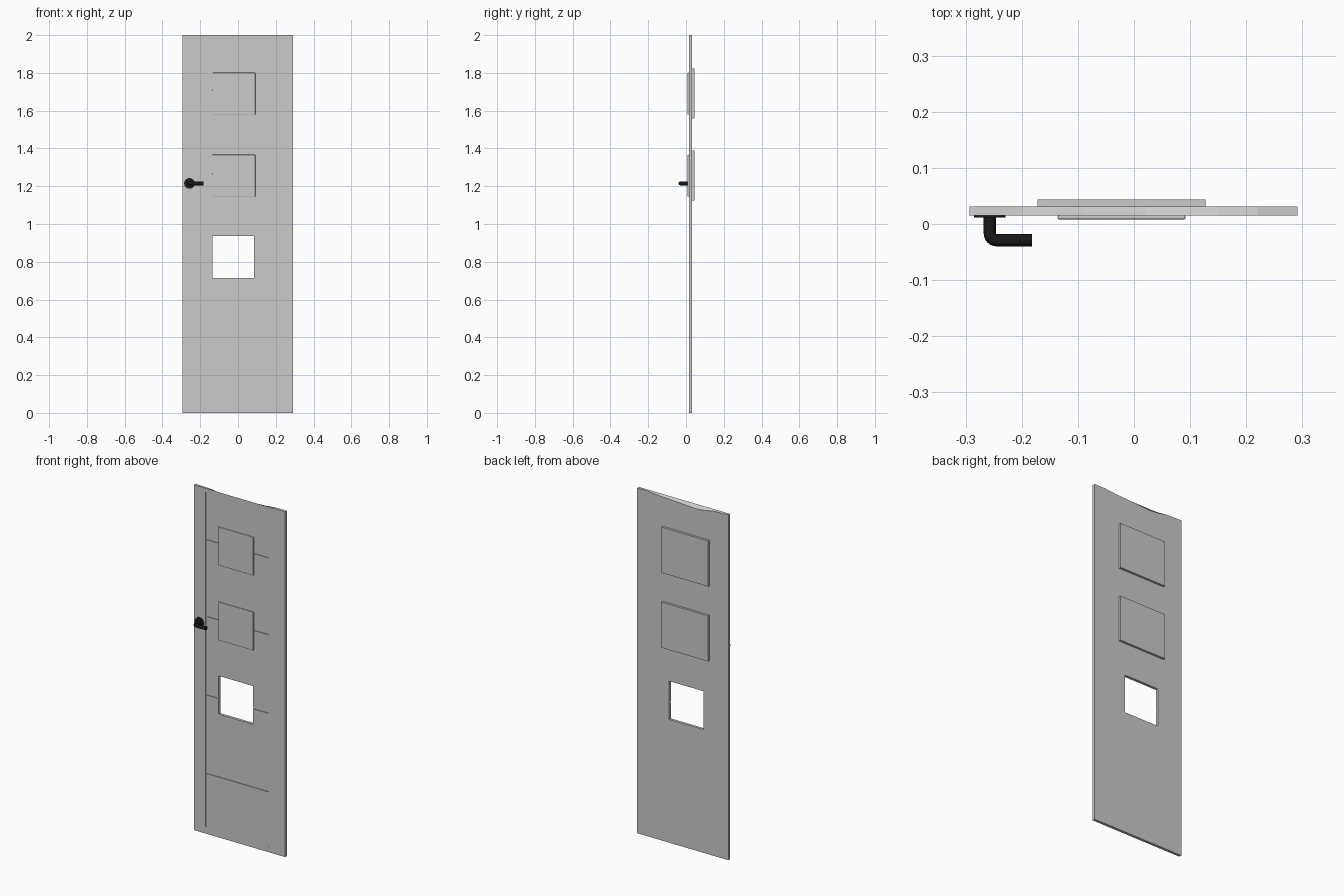
import bpy, bmesh, math

if "Cube" in bpy.data.objects:
    bpy.data.objects.remove(bpy.data.objects["Cube"])

Y_FRONT, Y_BACK = 0.015, 0.031


def box(name, x0, x1, y0, y1, z0, z1):
    bpy.ops.mesh.primitive_cube_add(size=1, location=((x0 + x1) / 2, (y0 + y1) / 2, (z0 + z1) / 2))
    ob = bpy.context.object
    ob.name = name
    ob.scale = (x1 - x0, y1 - y0, z1 - z0)
    bpy.ops.object.transform_apply(location=False, rotation=False, scale=True)
    return ob


def apply_all(ob):
    bpy.context.view_layer.objects.active = ob
    for m in list(ob.modifiers):
        bpy.ops.object.modifier_apply(modifier=m.name)


def cut(ob, *size):
    cutter = box("cutter", *size)
    cutter.hide_render = True
    m = ob.modifiers.new("cut", 'BOOLEAN')
    m.operation, m.solver, m.object = 'DIFFERENCE', 'EXACT', cutter
    apply_all(ob)
    bpy.data.objects.remove(cutter, do_unlink=True)


# Door slab; the rear top edge dips unevenly along its width
top_dip = [(-0.293, 0), (-0.2, 0.003), (-0.14, 0.014), (-0.09, 0.02),
           (0.02, 0.013), (0.15, 0.007), (0.22, 0), (0.291, 0)]
bm = bmesh.new()
rings = [[bm.verts.new(p) for p in ((x, Y_FRONT, 0), (x, Y_BACK, 0),
                                    (x, Y_BACK, 2 - d), (x, Y_FRONT, 2))] for x, d in top_dip]
for a, b in zip(rings, rings[1:]):
    for i in range(4):
        j = (i + 1) % 4
        bm.faces.new((a[i], a[j], b[j], b[i]))
bm.faces.new(rings[0])
bm.faces.new(rings[-1])
bmesh.ops.recalc_face_normals(bm, faces=bm.faces)
mesh = bpy.data.meshes.new("door_slab")
bm.to_mesh(mesh)
bm.free()
door = bpy.data.objects.new("door_slab", mesh)
bpy.context.collection.objects.link(door)

# Open window and decorative grooves in the front face
depth = Y_FRONT + 0.004
cut(door, -0.135, 0.086, -0.1, 0.1, 0.714, 0.936)
for x, z0 in ((-0.215, 0.042), (0.187, 0.03)):
    cut(door, x - 0.0035, x + 0.0035, 0, depth, z0, 1.98)
for z in (0.355, 0.81, 1.265, 1.71):
    cut(door, -0.215, 0.187, 0, depth, z - 0.006, z + 0.006)

# Square raised panels in front, wider cover plates behind
for name, z in (("lower", 1.256), ("upper", 1.69)):
    panel = box(name + "_front_panel", -0.136, 0.092, 0.008, Y_FRONT + 0.001, z - 0.111, z + 0.111)
    bev = panel.modifiers.new("bevel", 'BEVEL')
    bev.width, bev.segments = 0.003, 2
    apply_all(panel)
    box(name + "_back_plate", -0.172, 0.127, Y_BACK - 0.001, 0.044, z - 0.132, z + 0.132)

# Black lever handle with round rosette
black = bpy.data.materials.new("black")
black.diffuse_color = (0.01, 0.01, 0.01, 1)
black.use_nodes = True
black.node_tree.nodes["Principled BSDF"].inputs["Base Color"].default_value = black.diffuse_color
hx, hz = -0.257, 1.215
bpy.ops.mesh.primitive_cylinder_add(vertices=32, radius=0.028, depth=0.004,
                                    location=(hx, 0.0135, hz), rotation=(math.pi / 2, 0, 0))
rosette = bpy.context.object
rosette.name = "handle_rosette"

curve = bpy.data.curves.new("handle_lever", 'CURVE')
curve.dimensions = '3D'
curve.bevel_depth = 0.0108
curve.bevel_resolution = 4
curve.use_fill_caps = True
path = [(hx, 0.0135), (hx, -0.017)]
for k in range(1, 6):
    t = math.pi / 2 * k / 6
    path.append((hx + 0.012 * (1 - math.cos(t)), -0.017 - 0.012 * math.sin(t)))
path += [(hx + 0.012, -0.029), (-0.182, -0.029)]
sp = curve.splines.new('POLY')
sp.points.add(len(path) - 1)
for p, (x, y) in zip(sp.points, path):
    p.co = (x, y, hz, 1)
lever = bpy.data.objects.new("handle_lever", curve)
bpy.context.collection.objects.link(lever)
bpy.ops.object.select_all(action='DESELECT')
lever.select_set(True)
bpy.context.view_layer.objects.active = lever
bpy.ops.object.convert(target='MESH')
lever = bpy.context.object
for ob in (rosette, lever):
    ob.data.materials.clear()
    ob.data.materials.append(black)
    bpy.ops.object.select_all(action='DESELECT')
    ob.select_set(True)
    bpy.context.view_layer.objects.active = ob
    bpy.ops.object.shade_smooth_by_angle()
